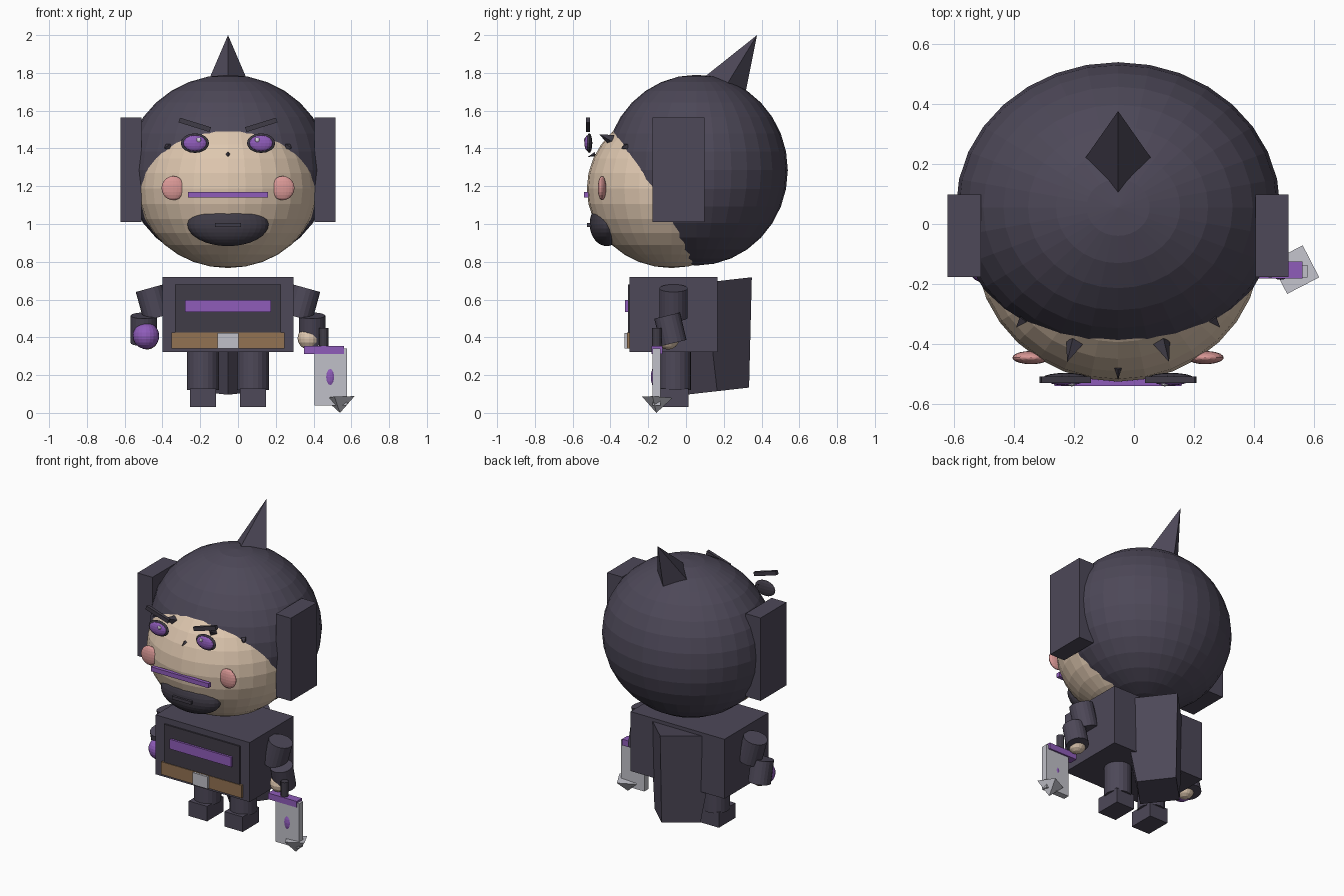
import bpy, math
from mathutils import Vector

if "Cube" in bpy.data.objects:
    bpy.data.objects.remove(bpy.data.objects["Cube"])

CX = -0.053  # symmetry line of the figure


def material(name, rgb):
    lin = [((c / 255 + 0.055) / 1.055) ** 2.4 for c in rgb]
    m = bpy.data.materials.new(name)
    m.diffuse_color = (*lin, 1)
    m.use_nodes = True
    m.node_tree.nodes["Principled BSDF"].inputs["Base Color"].default_value = m.diffuse_color
    return m


DARK = material("dark slate", (77, 72, 88))
DARKER = material("deep charcoal", (64, 60, 71))
SKIN = material("skin", (222, 199, 175))
PINK = material("cheek pink", (218, 152, 150))
PURPLE = material("purple", (143, 92, 186))
BROWN = material("belt brown", (146, 114, 82))
SILVER = material("silver", (192, 192, 200))
WHITE = material("highlight white", (235, 230, 245))


def finish(name, mat):
    o = bpy.context.object
    o.name = name
    o.data.materials.append(mat)
    return o


def box(name, mat, x, y, z, rot=(0, 0, 0)):
    """Box from (min, max) ranges on each axis."""
    bpy.ops.mesh.primitive_cube_add(size=1, location=[sum(r) / 2 for r in (x, y, z)], rotation=rot)
    o = finish(name, mat)
    o.scale = [r[1] - r[0] for r in (x, y, z)]
    return o


def ball(name, mat, loc, radii, seg=32, rings=16):
    bpy.ops.mesh.primitive_uv_sphere_add(segments=seg, ring_count=rings, radius=1, location=loc)
    o = finish(name, mat)
    o.scale = radii
    return o


def rod(name, mat, a, b, r1, r2, sides=20, spin=0):
    """Cylinder or cone running from point a to point b."""
    a, b = Vector(a), Vector(b)
    d = b - a
    bpy.ops.mesh.primitive_cone_add(vertices=sides, radius1=r1, radius2=r2, depth=d.length, location=(a + b) / 2)
    o = finish(name, mat)
    # shortest rotation from +z keeps four-sided shapes squared up
    q = Vector((0, 0, 1)).rotation_difference(d.normalized())
    o.rotation_mode = 'QUATERNION'
    o.rotation_quaternion = q @ Vector((0, 0, 1)).rotation_difference(Vector((0, 0, 1)))
    if spin:
        from mathutils import Quaternion
        o.rotation_quaternion = q @ Quaternion((0, 0, 1), spin)
    return o


# Head, hair and top spike
ball("face", SKIN, (CX, -0.077, 1.187), (0.475, 0.448, 0.42))
ball("hair", DARK, (CX, 0.055, 1.285), (0.54, 0.484, 0.505))
rod("hair_spike", DARK, (CX, 0.205, 1.72), (CX, 0.376, 2.0), 0.12, 0, 4)

# Face details on the centre line
box("nose_strip", PURPLE, (CX - 0.212, CX + 0.212), (-0.54, -0.515), (1.14, 1.17))
ball("beard", DARKER, (CX, -0.42, 1.0), (0.215, 0.09, 0.117))
box("mouth", DARKER, (CX - 0.07, CX + 0.07), (-0.523, -0.50), (0.985, 1.006))
rod("fringe_tip", DARKER, (CX, -0.48, 1.37), (CX, -0.52, 1.355), 0.012, 0, 4)

# Torso, front plate, belt and cape
box("torso", DARK, (CX - 0.348, CX + 0.348), (-0.298, 0.166), (0.322, 0.72))
box("chest_plate", DARKER, (CX - 0.28, CX + 0.28), (-0.308, -0.28), (0.38, 0.68))
box("chest_stripe", PURPLE, (CX - 0.228, CX + 0.228), (-0.322, -0.29), (0.533, 0.598))
box("belt", BROWN, (CX - 0.298, CX + 0.298), (-0.312, -0.28), (0.34, 0.425))
box("buckle", SILVER, (CX - 0.055, CX + 0.055), (-0.326, -0.29), (0.342, 0.423))
rod("cape", DARK, (CX, 0.165, 0.115), (CX, 0.10, 0.69), 0.17, 0.25, 4)

# Paired parts: s = -1 on the left of the front view, +1 on the right
for s, side in ((-1, "left"), (1, "right")):
    def X(off):
        return CX + s * off

    def span(a, b):
        return tuple(sorted((X(a), X(b))))

    box(side + "_side_hair", DARK, span(0.457, 0.568), (-0.177, 0.098), (1.01, 1.565))

    # Eye, highlight, brow, cheek
    ball(side + "_eye_rim", DARKER, (X(0.175), -0.512, 1.428), (0.075, 0.016, 0.052), 16, 8)
    ball(side + "_iris", PURPLE, (X(0.175), -0.520, 1.428), (0.062, 0.018, 0.042), 16, 8)
    ball(side + "_eye_glint", WHITE, (X(0.155), -0.534, 1.445), (0.013, 0.007, 0.012), 8, 6)
    box(side + "_brow", DARKER, span(0.09, 0.262), (-0.53, -0.508), (1.512, 1.538), (0, -s * 0.3, 0))
    ball(side + "_cheek", PINK, (X(0.29), -0.445, 1.19), (0.062, 0.022, 0.064), 20, 10)

    # Small hair spikes on the brow line
    rod(side + "_inner_tuft", DARKER, (X(0.145), -0.395, 1.445), (X(0.17), -0.46, 1.475), 0.03, 0, 4)
    rod(side + "_outer_tuft", DARKER, (X(0.315), -0.315, 1.41), (X(0.34), -0.345, 1.40), 0.02, 0, 4)

    # Arm and hand
    rod(side + "_upper_arm", DARK, (X(0.373), -0.066, 0.505), (X(0.416), -0.066, 0.66), 0.075, 0.075)
    rod(side + "_forearm", DARK, (X(0.445), -0.065, 0.37), (X(0.445), -0.10, 0.515), 0.07, 0.07)
    ball(side + "_hand", SKIN, (X(0.428), -0.095, 0.395), (0.06, 0.06, 0.06), 16, 8)

    # Leg and boot
    rod(side + "_leg", DARK, (X(0.132), -0.057, 0.12), (X(0.132), -0.057, 0.34), 0.084, 0.084)
    box(side + "_boot", DARK, span(0.064, 0.20), (-0.16, 0.013), (0.03, 0.13))

# Orb held in the left hand
ball("orb", PURPLE, (-0.487, -0.13, 0.408), (0.07, 0.07, 0.07), 20, 12)

# Blade held in the right hand
rod("blade_grip", DARKER, (0.454, -0.155, 0.33), (0.454, -0.155, 0.45), 0.024, 0.024, 12)
box("blade_guard", PURPLE, (0.35, 0.562), (-0.182, -0.125), (0.312, 0.353))
box("blade", SILVER, (0.404, 0.578), (-0.178, -0.136), (0.04, 0.34))
ball("blade_gem", PURPLE, (0.488, -0.16, 0.19), (0.03, 0.026, 0.06), 16, 8)
rod("blade_tip", SILVER, (0.536, -0.152, 0.083), (0.540, -0.157, 0.0), 0.085, 0, 4, math.radians(5))
